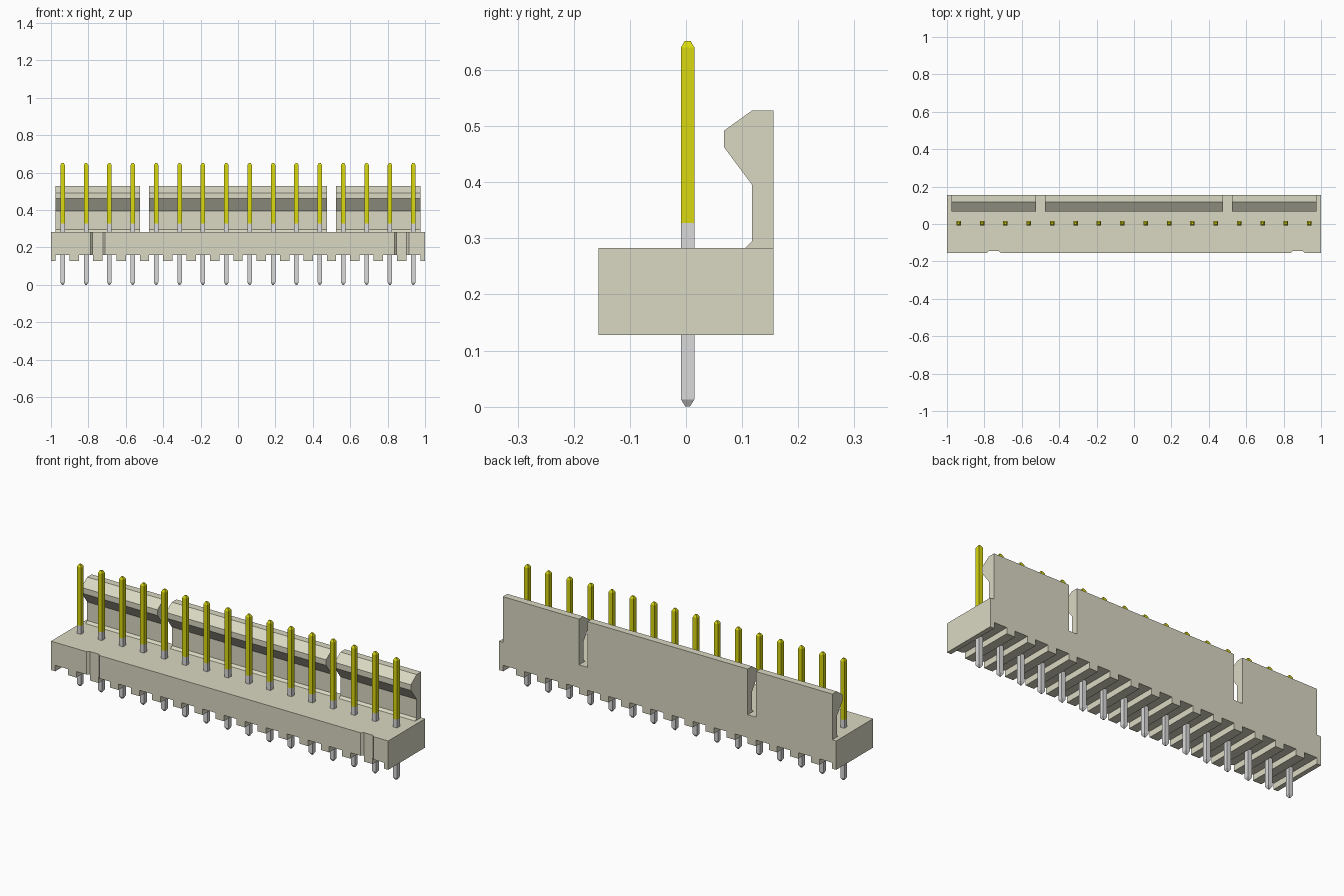
import bpy, bmesh, math
from mathutils import Vector

cube = bpy.data.objects.get("Cube")
if cube:
    bpy.data.objects.remove(cube, do_unlink=True)

PINS, PITCH = 16, 0.125
Y_BACK, Y_FRONT = 0.156, -0.156
Z_RIB, Z_FLOOR, Z_TOP = 0.128, 0.16, 0.283


def make_material(name, rgb):
    m = bpy.data.materials.new(name)
    m.use_nodes = True
    m.diffuse_color = (*rgb, 1)
    m.node_tree.nodes["Principled BSDF"].inputs["Base Color"].default_value = (*rgb, 1)
    return m


ivory = make_material("ivory plastic", (0.70, 0.69, 0.545))
gold = make_material("gold plating", (0.70, 0.69, 0.005))
tin = make_material("tin plating", (0.70, 0.70, 0.71))


def add_object(name, mesh, *mats):
    for m in mats:
        mesh.materials.append(m)
    ob = bpy.data.objects.new(name, mesh)
    bpy.context.collection.objects.link(ob)
    return ob


def prism(name, points, offset):
    """Extrude a closed outline of 3D points along an offset."""
    bm = bmesh.new()
    face = bm.faces.new([bm.verts.new(p) for p in points])
    ext = bmesh.ops.extrude_face_region(bm, geom=[face], use_keep_orig=True)
    moved = [g for g in ext["geom"] if isinstance(g, bmesh.types.BMVert)]
    bmesh.ops.translate(bm, verts=moved, vec=Vector(offset))
    bmesh.ops.recalc_face_normals(bm, faces=bm.faces)
    mesh = bpy.data.meshes.new(name)
    bm.to_mesh(mesh)
    bm.free()
    return add_object(name, mesh, ivory)


pin_x = [(i - (PINS - 1) / 2) * PITCH for i in range(PINS)]

# Base: comb outline with a slot under every pin, extruded front to back
comb = [(1, Z_TOP), (-1, Z_TOP), (-1, Z_RIB)]
for x in pin_x:
    a, b = x - 0.0375, x + 0.0375
    comb += [(a, Z_RIB), (a, Z_FLOOR), (b, Z_FLOOR), (b, Z_RIB)]
comb.append((1, Z_RIB))
base = prism("base", [(x, Y_FRONT, z) for x, z in comb], (0, Y_BACK - Y_FRONT, 0))

# Two shallow tapered grooves in the front face
for cx in (-0.75, 0.875):
    outline = [(-0.049, -0.167), (-0.027, -0.145), (0.027, -0.145), (0.049, -0.167)]
    cutter = prism("groove_cutter", [(cx + x, y, 0.1) for x, y in outline], (0, 0, 0.25))
    cutter.hide_render = True
    mod = base.modifiers.new("groove", 'BOOLEAN')
    mod.operation, mod.solver, mod.object = 'DIFFERENCE', 'EXACT', cutter
    bpy.context.view_layer.objects.active = base
    bpy.ops.object.modifier_apply(modifier=mod.name)
    bpy.data.objects.remove(cutter, do_unlink=True)

# Latch wall with hooked lip, in three segments
hook = [(Y_BACK, Z_TOP), (Y_BACK, 0.528), (0.118, 0.528), (0.068, 0.492),
        (0.068, 0.462), (0.118, 0.395), (0.118, 0.295), (0.106, Z_TOP)]
for name, x0, x1 in (("latch_right", -0.977, -0.525),
                     ("latch_middle", -0.475, 0.475),
                     ("latch_left", 0.525, 0.977)):
    prism(name, [(x0, y, z) for y, z in hook], (x1 - x0, 0, 0))

# Square pin with chamfered tips: (height, half width) sections
sections = [(0, 0.004), (0.013, 0.012), (0.327, 0.012), (0.64, 0.012), (0.652, 0.005)]
bm = bmesh.new()
rings = [[bm.verts.new((sx * h, sy * h, z)) for sx, sy in ((-1, -1), (1, -1), (1, 1), (-1, 1))]
         for z, h in sections]
for lo, hi in zip(rings, rings[1:]):
    for i in range(4):
        j = (i + 1) % 4
        bm.faces.new((lo[i], lo[j], hi[j], hi[i]))
bm.faces.new(rings[0][::-1])
bm.faces.new(rings[-1])
# Gold on the mating end, tin on the solder end
for f in bm.faces:
    f.material_index = 1 if f.calc_center_median().z > 0.33 else 0
pin_mesh = bpy.data.meshes.new("pin")
bm.to_mesh(pin_mesh)
bm.free()
pin_mesh.materials.append(tin)
pin_mesh.materials.append(gold)
for i, x in enumerate(pin_x):
    add_object(f"pin_{i + 1}", pin_mesh).location = (x, 0.003, 0)
